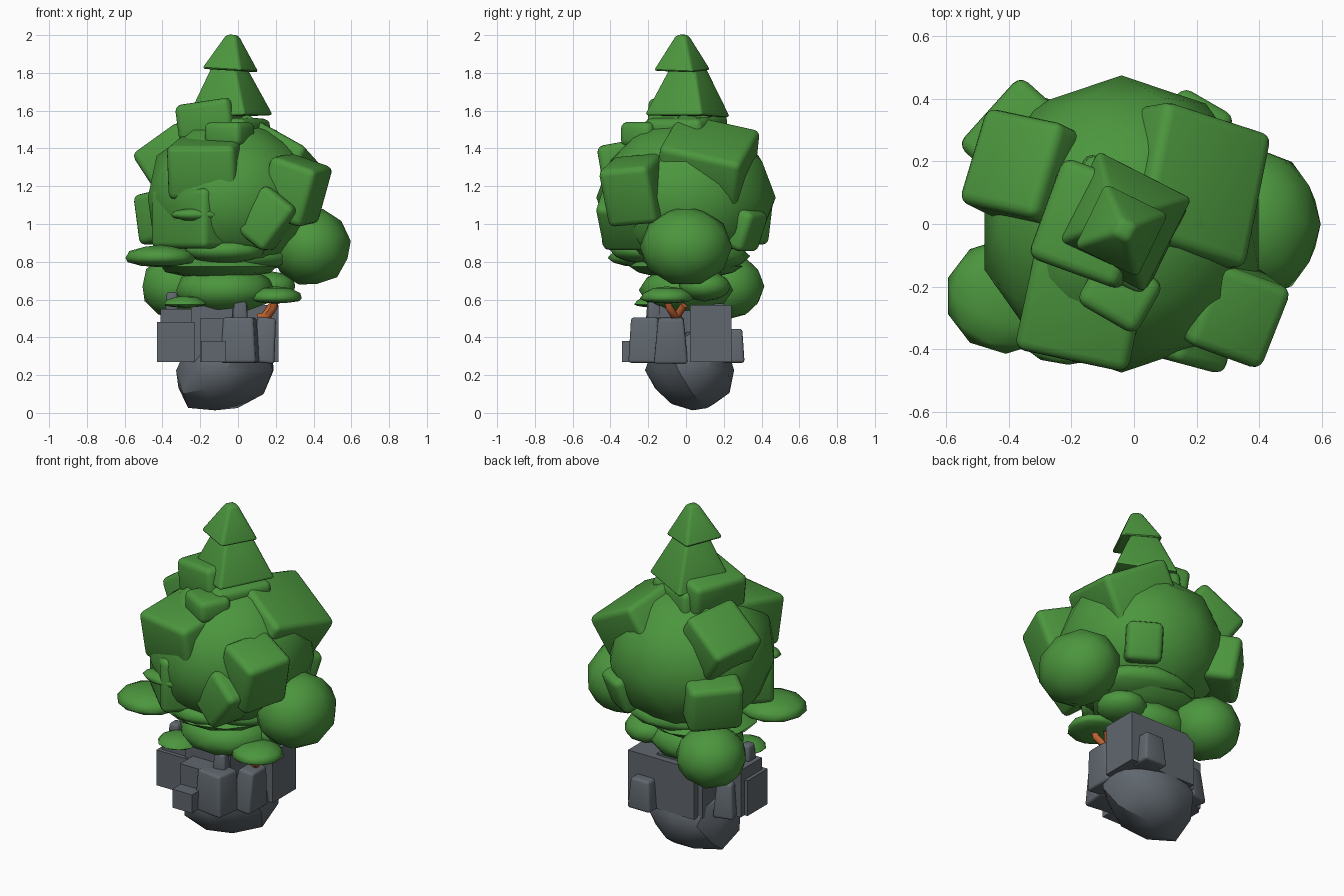
import bpy, bmesh, math, random
from mathutils import Vector

if "Cube" in bpy.data.objects:
    bpy.data.objects.remove(bpy.data.objects["Cube"])

random.seed(4)


def material(name, rgb):
    m = bpy.data.materials.new(name)
    m.diffuse_color = (*rgb, 1)
    m.use_nodes = True
    m.node_tree.nodes["Principled BSDF"].inputs["Base Color"].default_value = m.diffuse_color
    return m


LEAF = material("leaf_green", (0.072, 0.305, 0.048))
STONE = material("stone_grey", (0.115, 0.135, 0.155))
TWIG = material("twig_orange", (0.50, 0.12, 0.03))


def finish(name, bm, loc, rot, mat, angle=40):
    me = bpy.data.meshes.new(name)
    bmesh.ops.recalc_face_normals(bm, faces=bm.faces[:])
    bm.to_mesh(me)
    bm.free()
    ob = bpy.data.objects.new(name, me)
    bpy.context.collection.objects.link(ob)
    me.materials.append(mat)
    ob.location = loc
    ob.rotation_euler = [math.radians(a) for a in rot]
    bpy.ops.object.select_all(action='DESELECT')
    ob.select_set(True)
    bpy.context.view_layer.objects.active = ob
    bpy.ops.object.shade_smooth_by_angle(angle=math.radians(angle))
    return ob


def block(name, loc, size, rot=(0, 0, 0), mat=LEAF, bevel=0.035, top=1.0):
    """Rounded box, optionally narrowed at the top."""
    bm = bmesh.new()
    bmesh.ops.create_cube(bm, size=1)
    for v in bm.verts:
        k = top if v.co.z > 0 else 1
        v.co = Vector((v.co.x * size[0] * k, v.co.y * size[1] * k, v.co.z * size[2]))
    if bevel:
        bmesh.ops.bevel(bm, geom=bm.edges[:], offset=bevel, segments=3,
                        profile=0.5, affect='EDGES', clamp_overlap=True)
    return finish(name, bm, loc, rot, mat)


def blob(name, loc, radii, rot=(0, 0, 0), mat=LEAF, detail=2, flat=None):
    """Low-poly ellipsoid; flat squashes the lower half."""
    bm = bmesh.new()
    bmesh.ops.create_icosphere(bm, subdivisions=detail, radius=1)
    for v in bm.verts:
        z = v.co.z * (flat if flat and v.co.z < 0 else 1)
        v.co = Vector((v.co.x * radii[0], v.co.y * radii[1], z * radii[2]))
    return finish(name, bm, loc, rot, mat, 60)


# Rough boulder at the bottom
bm = bmesh.new()
bmesh.ops.create_icosphere(bm, subdivisions=2, radius=1)
for v in bm.verts:
    c = v.co * random.uniform(0.9, 1.07)
    z = max(0.225 + c.z * 0.225, 0.0)
    v.co = Vector((-0.075 + c.x * 0.265 + 0.05 * c.z, 0.035 + c.y * 0.24, z))
finish("boulder", bm, (0, 0, 0), (0, 0, 0), STONE, 30)

# Sharp stone columns: x, y, width, depth, top height
columns = [(-0.33, -0.06, 0.20, 0.19, 0.48), (-0.29, -0.03, 0.24, 0.20, 0.55),
           (-0.10, 0.03, 0.30, 0.34, 0.58), (0.115, 0.13, 0.20, 0.22, 0.57),
           (-0.10, 0.16, 0.24, 0.16, 0.57), (-0.13, -0.26, 0.13, 0.16, 0.38),
           (-0.13, -0.19, 0.14, 0.14, 0.50)]
for i, (x, y, w, d, h) in enumerate(columns):
    block(f"stone_column_{i}", (x, y, (h + 0.27) / 2), (w, d, h - 0.27), (0, 0, 0), STONE, 0)

# Rounded stones leaning on the columns
stones = [((0.01, -0.21, 0.385), (0.19, 0.17, 0.24), (0, 0, -8), 0.85),
          ((0.01, -0.17, 0.53), (0.08, 0.08, 0.12), (0, 0, 10), 0.8),
          ((0.14, -0.08, 0.385), (0.13, 0.18, 0.24), (0, 6, 0), 0.75),
          ((0.10, 0.25, 0.355), (0.15, 0.12, 0.18), (0, 0, 0), 0.8),
          ((-0.35, -0.08, 0.59), (0.07, 0.08, 0.10), (0, 0, 0), 0.8),
          ((-0.32, 0.06, 0.37), (0.12, 0.18, 0.20), (0, 0, 15), 0.75)]
for i, (loc, size, rot, top) in enumerate(stones):
    block(f"rounded_stone_{i}", loc, size, rot, STONE, 0.015, top)

# Main crown and side lobes
blob("crown", (-0.04, 0, 1.14), (0.46, 0.475, 0.42))
blob("right_lobe", (0.385, 0, 0.88), (0.215, 0.245, 0.21), (0, 18, 0))
blob("back_left_lobe", (-0.32, 0.22, 0.67), (0.195, 0.195, 0.175))

# Flattened foliage layers below the crown
layers = [((-0.10, 0.0, 0.775), (0.32, 0.30, 0.065)), ((-0.07, 0.0, 0.65), (0.27, 0.25, 0.13)),
          ((0.0, 0.04, 0.83), (0.33, 0.30, 0.09)), ((0.17, 0.10, 0.67), (0.14, 0.14, 0.08)),
          ((-0.21, -0.37, 1.05), (0.15, 0.08, 0.035)), ((-0.07, -0.22, 0.86), (0.22, 0.18, 0.07))]
for i, (loc, r) in enumerate(layers):
    blob(f"foliage_layer_{i}", loc, r)

# Mushroom-like leaf pads
blob("left_pad", (-0.41, -0.23, 0.82), (0.195, 0.185, 0.07), flat=0.7)
blob("right_pad", (0.20, -0.10, 0.605), (0.145, 0.145, 0.065), flat=0.4)
blob("small_left_pad", (-0.28, -0.16, 0.575), (0.115, 0.115, 0.045), flat=0.4)

# Boxy leaf clumps around the crown
clumps = {
    "upper_right": ((0.165, 0.115, 1.335), (0.41, 0.45, 0.28), (-14, 28, -18)),
    "upper_left": ((-0.34, 0.17, 1.345), (0.31, 0.32, 0.24), (-8, -35, -12)),
    "back_left": ((-0.36, 0.27, 1.04), (0.25, 0.30, 0.27), (0, -10, -42)),
    "front_right": ((0.30, -0.27, 1.18), (0.27, 0.28, 0.32), (5, 18, -20)),
    "front_lower": ((0.16, -0.33, 1.03), (0.22, 0.23, 0.29), (0, 38, -15)),
    "front_upper": ((-0.16, -0.24, 1.30), (0.37, 0.37, 0.29), (10, 0, -12)),
    "front_left": ((-0.18, -0.17, 1.03), (0.41, 0.41, 0.32), (0, 0, 45)),
    "front_small": ((-0.045, -0.22, 1.475), (0.22, 0.19, 0.13), (0, 0, -30)),
    "back_right": ((0.17, 0.27, 0.99), (0.20, 0.24, 0.22), (-20, 0, -30)),
    "neck": ((-0.13, 0.0, 1.55), (0.31, 0.34, 0.20), (0, -8, -20)),
    "neck_base": ((-0.06, 0.0, 1.47), (0.36, 0.34, 0.20), (0, 5, -26)),
}
for name, (loc, size, rot) in clumps.items():
    block(name + "_clump", loc, size, rot)

# Two pyramid tiers at the top
block("lower_tier", (-0.045, 0.01, 1.715), (0.345, 0.345, 0.29), (0, -2, -27), LEAF, 0.018, 0.36)
block("tip_tier", (-0.035, -0.02, 1.907), (0.235, 0.235, 0.19), (-2, 3, -26), LEAF, 0.018, 0.24)


# Bent twigs holding the pads
def twig(name, points):
    cu = bpy.data.curves.new(name, 'CURVE')
    cu.dimensions = '3D'
    cu.bevel_depth = 0.02
    cu.bevel_resolution = 2
    cu.use_fill_caps = True
    sp = cu.splines.new('POLY')
    sp.points.add(len(points) - 1)
    for p, co in zip(sp.points, points):
        p.co = (*co, 1)
    cu.materials.append(TWIG)
    bpy.context.collection.objects.link(bpy.data.objects.new(name, cu))


twig("right_twig", [(0.11, -0.04, 0.51), (0.16, -0.06, 0.51), (0.19, -0.09, 0.56), (0.20, -0.10, 0.61)])
twig("right_twig_fork", [(0.14, -0.05, 0.51), (0.18, -0.01, 0.57)])
twig("left_twig", [(-0.24, 0.10, 0.50), (-0.28, 0.11, 0.53), (-0.30, 0.14, 0.60)])
